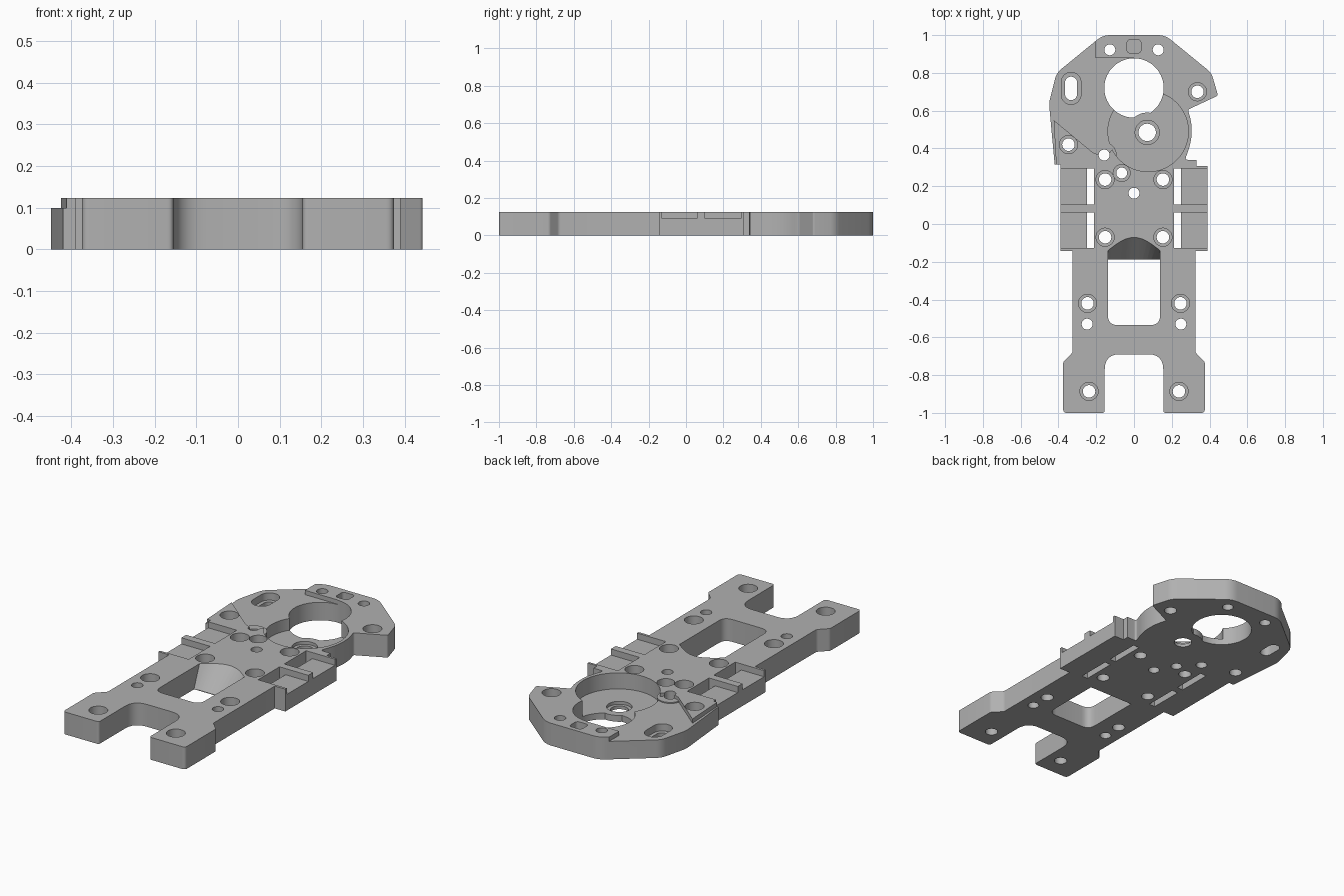
import bpy, bmesh, math
from mathutils import Vector

cube = bpy.data.objects.get("Cube")
if cube:
    bpy.data.objects.remove(cube, do_unlink=True)

TOP = 0.124
ABOVE, BELOW = 0.2, -0.1

grey = bpy.data.materials.new("plain grey")
grey.use_nodes = True
grey.diffuse_color = (0.44, 0.44, 0.44, 1)
grey.node_tree.nodes["Principled BSDF"].inputs["Base Color"].default_value = (0.44, 0.44, 0.44, 1)


def fillet(points, steps=6):
    """Round every corner that carries a third value, its radius."""
    out = []
    for i, p in enumerate(points):
        c = Vector(p[:2])
        if len(p) == 2:
            out.append(c)
            continue
        a = Vector(points[i - 1][:2])
        b = Vector(points[(i + 1) % len(points)][:2])
        a = c + (a - c).normalized() * p[2]
        b = c + (b - c).normalized() * p[2]
        for k in range(steps + 1):
            t = k / steps
            out.append(a * (1 - t) ** 2 + c * 2 * t * (1 - t) + b * t * t)
    return out


def loft(name, low, high, z0, z1):
    """Solid between two outlines with the same number of points."""
    bm = bmesh.new()
    a = [bm.verts.new((p[0], p[1], z0)) for p in low]
    b = [bm.verts.new((p[0], p[1], z1)) for p in high]
    bm.faces.new(a[::-1])
    bm.faces.new(b)
    n = len(a)
    for i in range(n):
        bm.faces.new((a[i], a[(i + 1) % n], b[(i + 1) % n], b[i]))
    bmesh.ops.recalc_face_normals(bm, faces=bm.faces)
    mesh = bpy.data.meshes.new(name)
    bm.to_mesh(mesh)
    bm.free()
    mesh.materials.append(grey)
    ob = bpy.data.objects.new(name, mesh)
    bpy.context.collection.objects.link(ob)
    return ob


def prism(name, points, z0, z1):
    pts = fillet(points)
    return loft(name, pts, pts, z0, z1)


def disc(x, y, r, stretch=0, n=40):
    """Circle, or an upright slot when stretched."""
    pts = []
    for i in range(n):
        t = 2 * math.pi * (i + 0.5) / n
        s = math.sin(t)
        pts.append((x + r * math.cos(t), y + r * s + math.copysign(stretch, s)))
    return pts


def rect(x0, x1, y0, y1, *r):
    return [(x0, y0, *r), (x1, y0, *r), (x1, y1, *r), (x0, y1, *r)]


def combine(tool, operation="DIFFERENCE"):
    tool.hide_render = True
    mod = plate.modifiers.new("combine", "BOOLEAN")
    mod.operation, mod.solver, mod.object = operation, "EXACT", tool
    bpy.context.view_layer.objects.active = plate
    bpy.ops.object.modifier_apply(modifier=mod.name)
    bpy.data.objects.remove(tool, do_unlink=True)


def cut(points, z0=BELOW, z1=ABOVE):
    combine(prism("cutter", points, z0, z1))


# Main plate outline: forked legs, body, and wide angular head
right = [(0.155, -0.69, 0.08), (0.155, -1, 0.015), (0.375, -1, 0.02),
         (0.375, -0.73, 0.01), (0.325, -0.68, 0.01), (0.325, -0.142),
         (0.39, -0.142), (0.39, 0.307), (0.33, 0.307), (0.33, 0.34)]
head = [(0.27, 0.34, 0.015), (0.305, 0.44, 0.05), (0.305, 0.54, 0.04),
        (0.285, 0.605, 0.01), (0.445, 0.68, 0.01), (0.41, 0.80, 0.03),
        (0.165, 1, 0.04), (-0.165, 1, 0.04), (-0.41, 0.80, 0.03),
        (-0.45, 0.64, 0.02), (-0.42, 0.315)]
left = [(-p[0], *p[1:]) for p in right[:-2]][::-1]
left.insert(0, (-0.39, 0.315))
left.pop(1)
plate = prism("motor_mount_plate", right + head + left, 0, TOP)

# Lowered shelf on one side of the head, and the thin ledge beside it
cut([(-0.205, 0.88), (0, 0.88), (0, 0.55), (-0.15, 0.35), (-0.22, 0.38),
     (-0.425, 0.55), (-0.411, 0.3), (-0.6, 0.3), (-0.6, 1.1), (-0.205, 1.1)], 0.1)

# Round gear recess, its small side pockets, and the large round opening
cut(disc(0.075, 0.49, 0.213, n=64), 0.035)
cut(disc(-0.065, 0.27, 0.045), 0.06)
cut(disc(0, 0.72, 0.157, n=64))

# Shaft boss and screw post standing in the recess
combine(prism("shaft_boss", disc(0.07, 0.485, 0.105), 0, 0.035), "UNION")
combine(prism("screw_post", disc(-0.16, 0.365, 0.068), 0.01, 0.106), "UNION")

# Body window with a curved ramp behind it
cut(rect(-0.138, 0.138, -0.535, -0.3, 0.05))
cut(rect(-0.138, 0.138, -0.45, -0.188))
steps = 12
xs = [-0.138 + 0.276 * i / steps for i in range(steps + 1)]
low = [(x, -0.189) for x in xs]
high = [(x, -0.14 + 0.07 * math.cos(x / 0.138 * math.pi / 2)) for x in xs]
front = [(0.138, -0.3), (-0.138, -0.3)]
combine(loft("ramp_cutter", low + front, high + front, 0.002, TOP + 0.001))

# Side trays: open shelves with fins between them and narrow slots inside
for side in (-1, 1):
    for y0, y1 in ((-0.128, 0.06), (0.102, 0.294)):
        for x0, x1, z in ((0.213, 0.5, 0.09), (0.213, 0.25, BELOW)):
            cut(rect(*sorted((side * x0, side * x1)), y0, y1), z)

# Counterbored screw holes
bores = [(s * x, y) for s in (-1, 1)
         for x, y in ((0.153, 0.235), (0.153, -0.07), (0.246, -0.42), (0.238, -0.886))]
for x, y in bores + [(-0.347, 0.42), (0.336, 0.70)]:
    cut(disc(x, y, 0.048), 0.065)
    cut(disc(x, y, 0.033))

# Plain holes
for x, y in ((-0.248, -0.53), (0.248, -0.53), (0, 0.163), (-0.065, 0.27),
             (-0.128, 0.922), (0.128, 0.922), (-0.158, 0.365)):
    cut(disc(x, y, 0.029))

# Shaft hole, slotted hole and shallow square pocket
cut(disc(0.07, 0.485, 0.064), 0.018)
cut(disc(0.07, 0.485, 0.046))
cut(disc(-0.333, 0.718, 0.052, 0.033), 0.06)
cut(disc(-0.333, 0.718, 0.032, 0.03))
cut(rect(-0.037, 0.037, 0.905, 0.975, 0.02), 0.085)

# Shading keeps the machined edges crisp
bpy.ops.object.select_all(action="DESELECT")
plate.select_set(True)
bpy.context.view_layer.objects.active = plate
bpy.ops.object.shade_smooth_by_angle(angle=math.radians(30))
